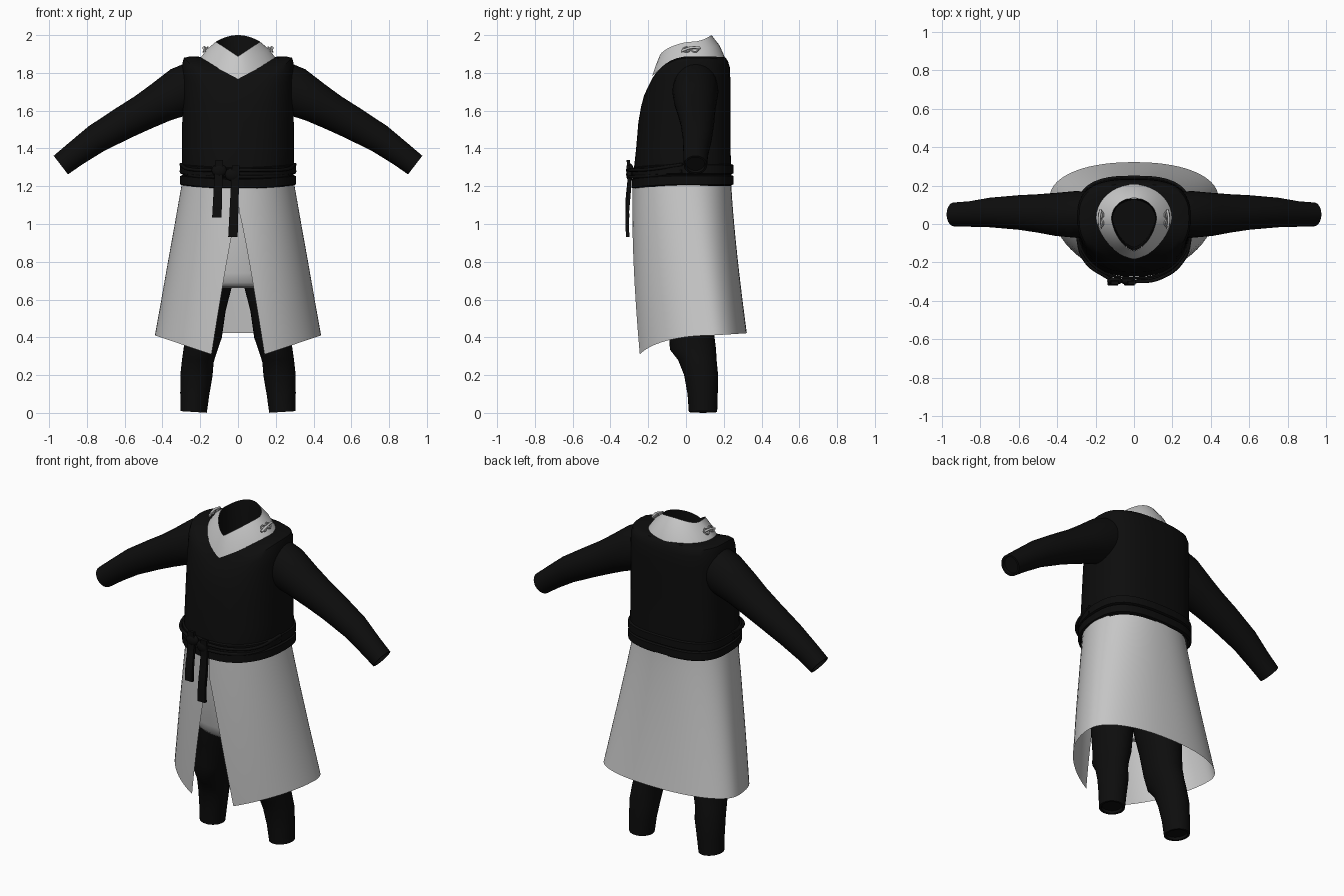
import bpy, bmesh, math
from mathutils import Vector

if "Cube" in bpy.data.objects:
    bpy.data.objects.remove(bpy.data.objects["Cube"])


def material(name, value):
    m = bpy.data.materials.new(name)
    m.use_nodes = True
    col = (value, value, value, 1)
    m.diffuse_color = col
    bsdf = next(n for n in m.node_tree.nodes if n.type == "BSDF_PRINCIPLED")
    bsdf.inputs["Base Color"].default_value = col
    bsdf.inputs["Roughness"].default_value = 0.8
    return m


BLACK = material("black cloth", 0.004)
GREY = material("pale grey cloth", 0.58)
N = 40


def finish(obj, mat, angle=40):
    obj.data.materials.append(mat)
    bpy.ops.object.select_all(action="DESELECT")
    obj.select_set(True)
    bpy.context.view_layer.objects.active = obj
    bpy.ops.object.shade_smooth_by_angle(angle=math.radians(angle))
    return obj


def loft(name, rows, mat, closed=True, caps=(), loop=False):
    """Skin a list of point rows; caps may hold 0 and -1."""
    bm = bmesh.new()
    grid = [[bm.verts.new(p) for p in row] for row in rows]
    n = len(rows[0])
    pairs = list(zip(grid, grid[1:])) + ([(grid[-1], grid[0])] if loop else [])
    for a, b in pairs:
        for i in range(n if closed else n - 1):
            j = (i + 1) % n
            bm.faces.new((a[i], a[j], b[j], b[i]))
    for c in caps:
        bm.faces.new(grid[c])
    bmesh.ops.recalc_face_normals(bm, faces=bm.faces)
    mesh = bpy.data.meshes.new(name)
    bm.to_mesh(mesh)
    bm.free()
    obj = bpy.data.objects.new(name, mesh)
    bpy.context.collection.objects.link(obj)
    return finish(obj, mat)


def outline(a, hw, yf, yb, ym, nf, nb):
    """Point on a body outline: front and back halves differ."""
    c, s = math.cos(a), math.sin(a)
    e = 2 / (nf if s < 0 else nb)
    x = hw * math.copysign(abs(c) ** e, c)
    return x, ym + (yf - ym if s < 0 else yb - ym) * abs(s) ** e, s


def ring(hw, yf, yb, zf, zs, zb, ym=0.03, nf=2.4, nb=2.8, p=2):
    pts = []
    for i in range(N):
        x, y, s = outline(2 * math.pi * i / N - math.pi / 2, hw, yf, yb, ym, nf, nb)
        k = 1 - abs(x / hw) ** (p if s < 0 else 2)
        pts.append((x, y, zs + ((zf if s < 0 else zb) - zs) * k))
    return pts


def limb(name, stations, side, caps):
    """Tube through (x, y, z, radius across, radius in y)."""
    ctr = [Vector(s[:3]) for s in stations]
    rows = []
    for i, s in enumerate(stations):
        t = ctr[min(i + 1, len(ctr) - 1)] - ctr[max(i - 1, 0)]
        t.y = 0
        t.normalize()
        across = Vector((-t.z, 0, t.x))
        rows.append([ctr[i] + across * s[3] * math.cos(a) + Vector((0, s[4] * math.sin(a), 0))
                     for a in (2 * math.pi * k / 28 for k in range(28))])
    # Hollow cuff at the outer end
    end, t = rows[-1], t * 0.015
    rows.append([ctr[-1] + (p - ctr[-1]) * 0.82 for p in end])
    rows.append([ctr[-1] + (p - ctr[-1]) * 0.78 - t for p in end])
    rows = [[(p.x * side, p.y, p.z) for p in r] for r in rows]
    return loft(name, rows, BLACK, caps=caps)


def cord(name, points, radius, mat):
    cu = bpy.data.curves.new(name, "CURVE")
    cu.dimensions = "3D"
    cu.bevel_depth, cu.bevel_resolution, cu.use_fill_caps = radius, 2, True
    sp = cu.splines.new("BEZIER")
    sp.bezier_points.add(len(points) - 1)
    for bp, co in zip(sp.bezier_points, points):
        bp.co = co
        bp.handle_left_type = bp.handle_right_type = "AUTO"
    obj = bpy.data.objects.new(name, cu)
    bpy.context.collection.objects.link(obj)
    cu.materials.append(mat)


# Vest body, rising to the collar seam
loft("vest", [ring(*r) for r in (
    (.285, -.275, .24, 1.19, 1.2, 1.2),
    (.298, -.275, .24, 1.3, 1.3, 1.3),
    (.297, -.264, .235, 1.4, 1.4, 1.4),
    (.295, -.252, .235, 1.54, 1.55, 1.55),
    (.295, -.238, .235, 1.62, 1.68, 1.68),
    (.295, -.222, .235, 1.68, 1.78, 1.76),
    (.295, -.206, .232, 1.715, 1.85, 1.83),
    (.286, -.196, .222, 1.735, 1.88, 1.862),
    (.25, -.188, .21, 1.75, 1.888, 1.88))]
    + [ring(.19, -.172, .195, 1.775, 1.88, 1.885, nf=1.6, nb=2, p=1)], BLACK)

# Collar with a pointed front, and its dark lining
shape = dict(nf=1.6, nb=2, p=1)
loft("collar", [ring(.202, -.183, .207, 1.768, 1.875, 1.88, **shape),
                ring(.165, -.165, .178, 1.825, 1.925, 1.945, **shape),
                ring(.117, -.14, .135, 1.888, 1.965, 2.0, **shape)], GREY)
loft("collar_lining", [ring(.116, -.139, .134, 1.887, 1.964, 1.999, **shape),
                       ring(.112, -.13, .13, 1.85, 1.9, 1.93, **shape),
                       ring(.11, -.12, .125, 1.72, 1.74, 1.76, **shape)], BLACK, caps=(-1,))

# Sleeves, trouser legs and collar fastenings on both sides
for side, word in ((1, "left"), (-1, "right")):
    limb(word + "_sleeve", (
        (.22, .05, 1.735, .13, .115), (.3, .05, 1.702, .13, .122),
        (.41, .05, 1.643, .108, .112), (.5, .055, 1.592, .096, .1),
        (.6, .06, 1.538, .088, .09), (.75, .06, 1.452, .077, .077),
        (.86, .052, 1.372, .067, .066), (.938, .05, 1.312, .062, .062)), side, (0, -1))
    limb(word + "_trouser_leg", (
        (.135, .02, .92, .14, .17), (.15, .02, .75, .135, .16),
        (.175, .02, .55, .11, .13), (.185, .03, .41, .1, .12),
        (.2, .037, .335, .088, .122), (.212, .06, .28, .084, .102),
        (.22, .08, .2, .085, .09), (.229, .088, .1, .077, .08),
        (.235, .09, .005, .07, .075)), side, (0, -1))
    for k in (-1, 1):
        bpy.ops.mesh.primitive_torus_add(
            major_segments=16, minor_segments=6, major_radius=.017, minor_radius=.005,
            location=(side * .172, .025 + k * .022, 1.924),
            rotation=(0, side * math.radians(48), 0))
        loop_obj = bpy.context.object
        loop_obj.name = word + "_collar_loop"
        finish(loop_obj, GREY)
    cord(word + "_collar_toggle", [(side * .176, -.025, 1.915), (side * .181, .025, 1.933),
                                   (side * .174, .075, 1.932)], .007, GREY)

# Under-tunic seen through the skirt opening
loft("under_tunic", [ring(*r, nf=2.2, nb=2.2) for r in (
    (.2, -.13, .17, .66, .66, .66), (.24, -.175, .2, .667, .667, .667),
    (.255, -.198, .21, .69, .69, .69), (.262, -.212, .215, .74, .74, .74),
    (.265, -.235, .22, .95, .95, .95), (.27, -.255, .22, 1.22, 1.22, 1.22))], GREY)

# Long skirt, parted at the front
rows = []
R, C = 24, 64
for i in range(R + 1):
    v = i / R
    hw, ym = .297 + .143 * v, .02 + .11 * v
    yf, yb = -.283 - .03 * v * (1 - v) + .018 * v, .24 + .082 * v ** 1.3
    f = max(0, (v - .15) / .85)
    gap = math.asin(min(1, (.003 + .137 * f ** .85) / hw))
    row = []
    for j in range(C + 1):
        a = -math.pi / 2 + gap + (2 * math.pi - 2 * gap) * j / C
        x, y, s = outline(a, hw, yf, yb, ym, 2, 2.2)
        c = abs(math.cos(a))
        hem = .263 + .147 * c if s < 0 else .41 + .012 * s
        row.append((x, y, 1.215 + (hem - 1.215) * v))
    rows.append(row)
loft("skirt", rows, GREY, closed=False)

# Two belt wraps
for name, z in (("lower_belt_wrap", 1.232), ("upper_belt_wrap", 1.29)):
    loft(name, [ring(.294 + e, -.276 - e, .24 + e, z + h - .018, z + h, z + h)
                for h, e in ((-.027, 0), (-.022, .012), (.022, .012), (.027, 0))],
         BLACK, loop=True)

# Loose cords, knot and hanging belt ends
for side, word, kx in ((1, "left", -.02), (-1, "right", -.1)):
    for k, z in enumerate((1.25, 1.285)):
        cord(word + "_belt_cord", [(side * .302, -.02, z + .03),
                                   (side * (.235 + .02 * k), -.19, z + .005),
                                   (side * .13, -.272 - .012 * k, z), (kx, -.302, z)],
             .009, BLACK)


def strap(name, x, top, bottom, lean):
    rows = []
    for i in range(9):
        t = i / 8
        cx, cy = x + lean * t, -.306 + .006 * math.sin(6 * t)
        w = .02 + .005 * t
        rows.append([(cx + dx * w, cy + dy * .009, top + (bottom - top) * t)
                     for dx, dy in ((-1, -1), (1, -1), (1, 1), (-1, 1))])
    loft(name, rows, BLACK, caps=(0, -1))


strap("short_belt_end", -.1, 1.34, 1.035, -.012)
strap("long_belt_end", -.012, 1.31, .93, -.015)
for x, z in ((-.1, 1.285), (-.03, 1.262)):
    bpy.ops.mesh.primitive_uv_sphere_add(segments=16, ring_count=8, radius=1,
                                         location=(x, -.297, z))
    knot = bpy.context.object
    knot.name = "belt_knot"
    knot.scale = (.04, .02, .035)
    finish(knot, BLACK)
